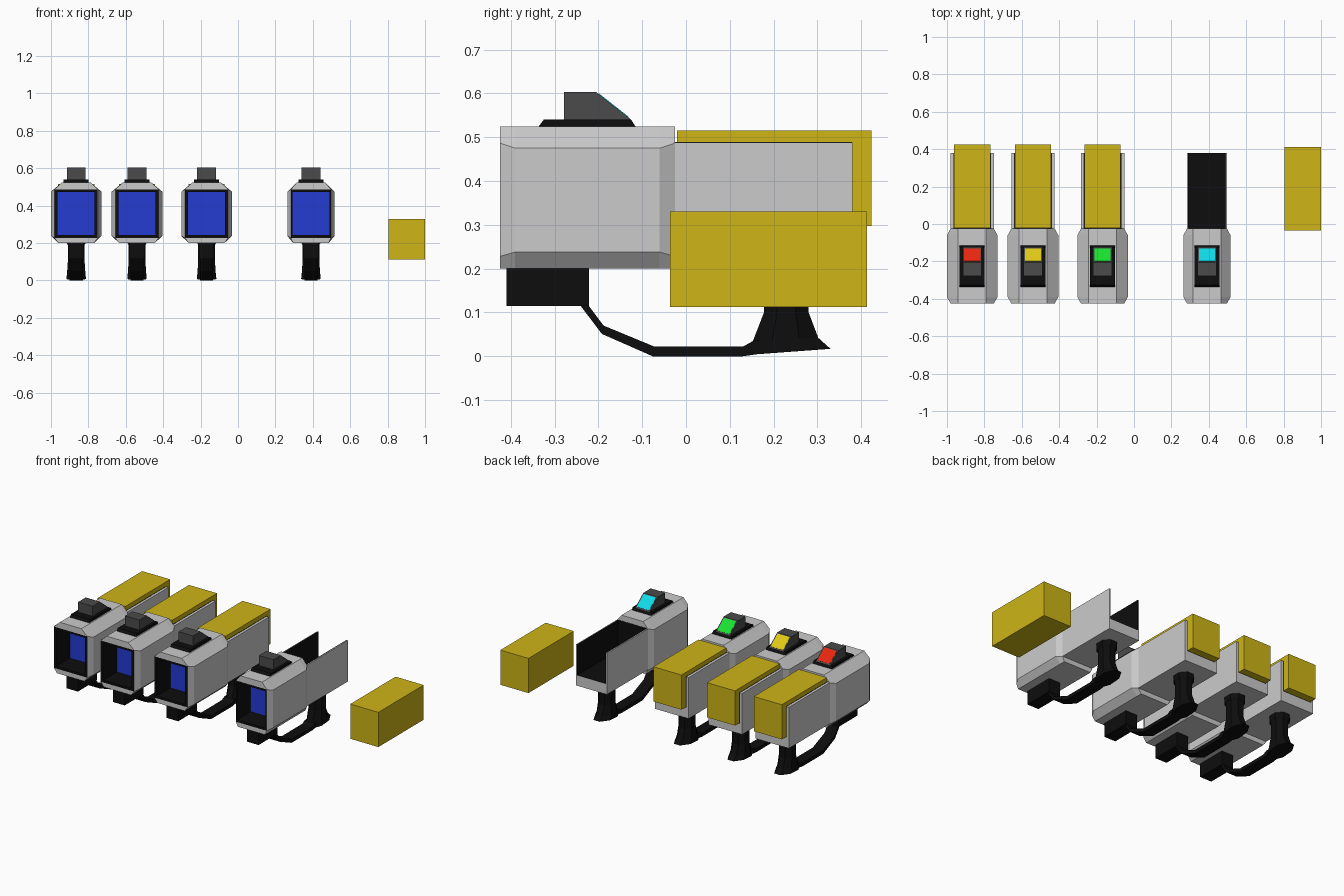
import bpy, bmesh, math

if "Cube" in bpy.data.objects:
    bpy.data.objects.remove(bpy.data.objects["Cube"])

MATS = {}
COLOURS = {
    "black": (0.004, 0.004, 0.004), "dark": (0.07, 0.07, 0.07),
    "yellow": (0.62, 0.46, 0.008), "blue": (0.018, 0.045, 0.65),
    "red_light": (0.8, 0.02, 0.005), "yellow_light": (0.75, 0.58, 0.008),
    "green_light": (0.01, 0.75, 0.03), "cyan_light": (0.005, 0.7, 0.8),
}


def add_mesh(name, bm, colour=None):
    me = bpy.data.meshes.new(name)
    bm.to_mesh(me)
    bm.free()
    if colour:
        if colour not in MATS:
            MATS[colour] = bpy.data.materials.new(colour)
            MATS[colour].diffuse_color = (*COLOURS[colour], 1)
        me.materials.append(MATS[colour])
    ob = bpy.data.objects.new(name, me)
    bpy.context.collection.objects.link(ob)
    return ob


def loft(name, sections, colour=None, first=True, last=True, fix=False):
    """Skin a list of equal-length point rings, with optional end caps."""
    bm = bmesh.new()
    rings = [[bm.verts.new(p) for p in s] for s in sections]
    n = len(rings[0])
    for a, b in zip(rings, rings[1:]):
        for i in range(n):
            j = (i + 1) % n
            bm.faces.new((a[i], a[j], b[j], b[i]))
    if first:
        bm.faces.new(rings[0][::-1])
    if last:
        bm.faces.new(rings[-1])
    if fix:
        bmesh.ops.recalc_face_normals(bm, faces=bm.faces)
    return add_mesh(name, bm, colour)


def box(name, x0, x1, y0, y1, z0, z1, colour=None):
    ring = [(x0, z0), (x1, z0), (x1, z1), (x0, z1)]
    return loft(name, [[(x, y, z) for x, z in ring] for y in (y1, y0)], colour, fix=True)


def side_profile(name, cx, half, pts, colour):
    """Extrude a y-z outline across x."""
    return loft(name, [[(cx + s * half, y, z) for y, z in pts] for s in (-1, 1)],
                colour, fix=True)


def ring8(cx, y, w, zt, zs, zl, zb, ft=0.075, fb=0.095):
    """Eight-sided ring facing the front: flat top, sides and bottom."""
    half = [(fb, zb), (w, zl), (w, zs), (ft, zt)]
    pts = half + [(-x, z) for x, z in reversed(half)]
    return [(cx + x, y, z) for x, z in pts]


def scanner(tag, cx, w, light):
    e = w - 0.019          # half-width of the tapered ends and the tray
    F = -0.425
    # housing, tapered at both ends
    end = (e, 0.525, 0.487, 0.228, 0.20)
    mid = (w, 0.525, 0.475, 0.238, 0.20)
    rim = (e - 0.001, 0.487, 0.487, 0.228, 0.228)
    loft(f"housing_{tag}", [ring8(cx, -0.025, *end), ring8(cx, -0.06, *mid),
                            ring8(cx, -0.39, *mid), ring8(cx, F, *end),
                            ring8(cx, F, *rim)], last=False)
    # black bezel, recess and screen
    inner = (0.099, 0.474, 0.474, 0.242, 0.242)
    loft(f"bezel_{tag}", [ring8(cx, F, *rim), ring8(cx, F, *inner)], "black", False, False)
    loft(f"recess_{tag}", [ring8(cx, F, *inner), ring8(cx, -0.29, *inner)],
         "black", False, False)
    loft(f"screen_{tag}", [ring8(cx, -0.289, *inner), ring8(cx, -0.29, *inner)],
         "blue", False, True)
    # rear tray, open at top and back, with black lining
    t, fl = 0.1, 0.295
    u = [(-e, 0.23), (e, 0.23), (e, 0.488), (t, 0.488), (t, fl), (-t, fl),
         (-t, 0.488), (-e, 0.488)]
    loft(f"tray_{tag}", [[(cx + x, y, z) for x, z in u] for y in (0.38, -0.03)], fix=True)
    for s in (-1, 1):
        a, b = sorted((cx + s * t, cx + s * (t - 0.002)))
        box(f"lining_side_{tag}", a, b, -0.025, 0.379, fl, 0.489, "black")
    box(f"lining_floor_{tag}", cx - t, cx + t, -0.025, 0.379, fl, fl + 0.002, "black")
    box(f"lining_front_{tag}", cx - t, cx + t, -0.026, -0.022, fl, 0.489, "black")
    # indicator on top
    side_profile(f"indicator_base_{tag}", cx, 0.067,
                 [(-0.337, 0.524), (-0.115, 0.524), (-0.125, 0.54), (-0.325, 0.54)], "black")
    side_profile(f"indicator_{tag}", cx, 0.05,
                 [(-0.278, 0.54), (-0.125, 0.54), (-0.205, 0.603), (-0.278, 0.603)], "dark")
    side_profile(f"indicator_light_{tag}", cx, 0.043,
                 [(-0.132, 0.5435), (-0.130, 0.546), (-0.199, 0.6003), (-0.201, 0.598)], light)
    # handle: front block, guard strap and flared grip
    side_profile(f"handle_block_{tag}", cx, 0.04,
                 [(-0.41, 0.115), (-0.222, 0.115), (-0.222, 0.205), (-0.41, 0.205)], "black")
    side_profile(f"guard_strap_{tag}", cx, 0.035,
                 [(-0.242, 0.117), (-0.192, 0.051), (-0.076, 0.0), (0.13, 0.0), (0.2, 0.01),
                  (0.2, 0.036), (0.155, 0.036), (0.13, 0.022), (-0.072, 0.022),
                  (-0.188, 0.07), (-0.222, 0.115)], "black")
    grip = []
    for y0, y1, z0, z1, hx in [(0.14, 0.33, 0.003, 0.017, 0.052),
                               (0.154, 0.302, 0.038, 0.042, 0.049),
                               (0.178, 0.28, 0.1, 0.1, 0.045),
                               (0.178, 0.28, 0.19, 0.19, 0.045),
                               (0.168, 0.29, 0.205, 0.205, 0.053),
                               (0.168, 0.29, 0.232, 0.232, 0.053)]:
        ring = []
        for i in range(8):
            a = math.radians(45 * i + 22.5)
            k = math.cos(math.radians(22.5))
            f = 0.5 + 0.5 * math.sin(a) / k
            ring.append((cx + hx * math.cos(a) / k, y0 + (y1 - y0) * f, z0 + (z1 - z0) * f))
        grip.append(ring)
    loft(f"grip_{tag}", grip, "black", fix=True)


# row of scanners: three loaded, one empty
for tag, cx, w, light, loaded in [("a", -0.865, 0.135, "red_light", True),
                                  ("b", -0.54, 0.135, "yellow_light", True),
                                  ("c", -0.168, 0.135, "green_light", True),
                                  ("d", 0.39, 0.126, "cyan_light", False)]:
    scanner(tag, cx, w, light)
    if loaded:
        box(f"battery_{tag}", cx - 0.097, cx + 0.097, -0.021, 0.424, 0.298, 0.516, "yellow")

# loose battery block
box("loose_battery", 0.805, 1.0, -0.036, 0.413, 0.112, 0.33, "yellow")

for m in bpy.data.materials:
    if m.users and not m.is_grease_pencil:
        m.use_nodes = True
        m.node_tree.nodes["Principled BSDF"].inputs["Base Color"].default_value = m.diffuse_color
